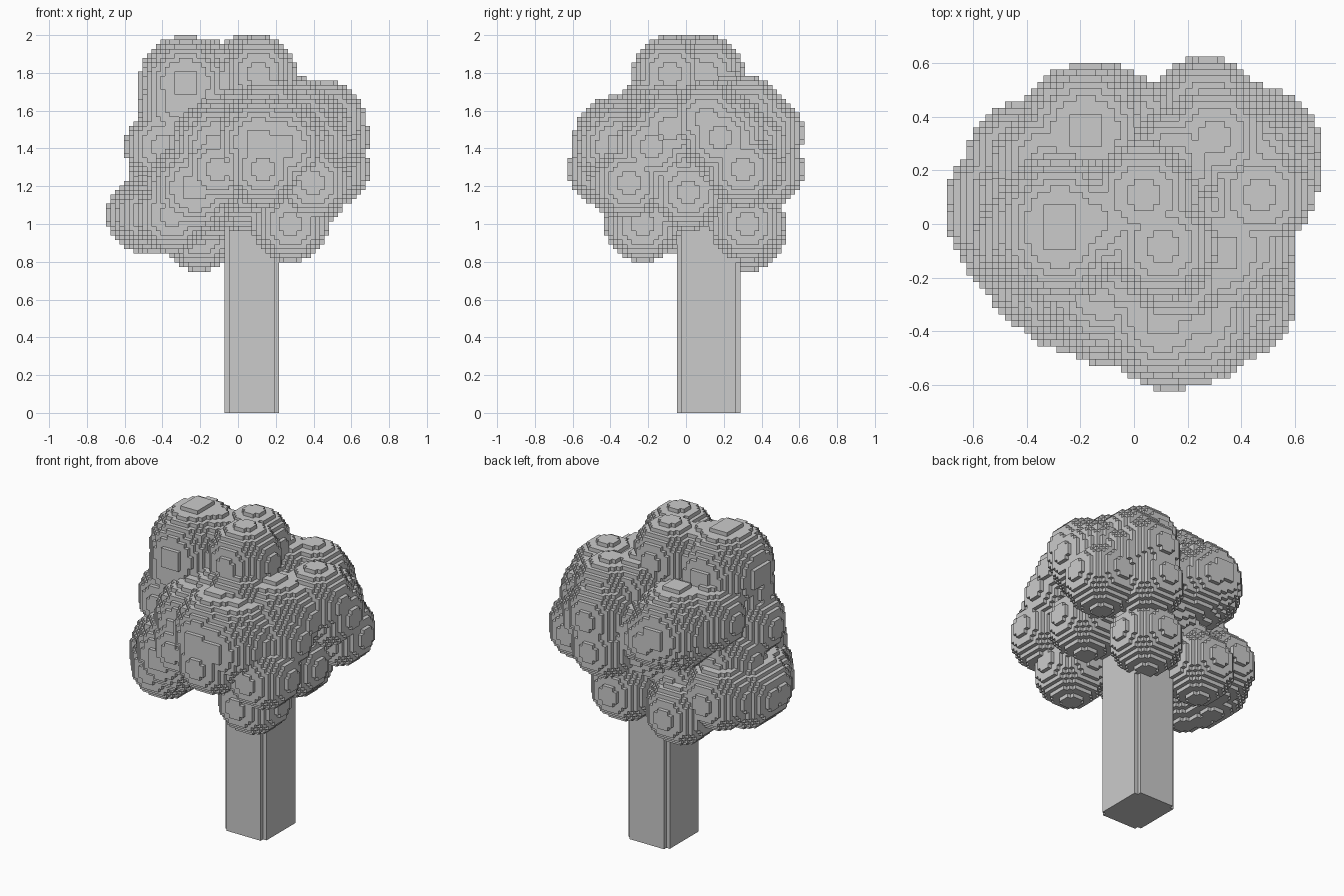
import bpy
import bmesh
from mathutils import Vector

cube = bpy.data.objects.get("Cube")
if cube:
    bpy.data.objects.remove(cube)

# One plain grey for the whole tree
GREY = (0.6, 0.6, 0.6, 1)
grey = bpy.data.materials.new("plain_grey")
grey.use_nodes = True
grey.diffuse_color = GREY
grey.node_tree.nodes["Principled BSDF"].inputs["Base Color"].default_value = GREY

STEP = 2 / 83                      # edge of one block
SIZE = (58, 52, 83)                # blocks along x, y, z
ORIGIN = Vector((-SIZE[0] / 2, -SIZE[1] / 2, 0)) * STEP
SMALL, BIG, CORE = 8.4, 10.4, 16.4   # leaf ball radii in blocks


def add_object(name, bm):
    bmesh.ops.recalc_face_normals(bm, faces=bm.faces)
    mesh = bpy.data.meshes.new(name)
    bm.to_mesh(mesh)
    bm.free()
    mesh.materials.append(grey)
    obj = bpy.data.objects.new(name, mesh)
    bpy.context.collection.objects.link(obj)


def fill_balls(blocks, centres, radius):
    """Add the blocks of equal balls, each centred on a block."""
    n = int(radius)
    reach = range(-n, n + 1)
    ball = [(i, j, k) for i in reach for j in reach for k in reach
            if i * i + j * j + k * k <= radius * radius]
    for centre in centres:
        a, b, c = (int(t) for t in (Vector(centre) - ORIGIN) / STEP)
        blocks.update((a + i, b + j, c + k) for i, j, k in ball)


def block_skin(blocks):
    """Outer faces of a set of blocks, with shared corners."""
    bm = bmesh.new()
    corners = {}

    def corner(p):
        if p not in corners:
            corners[p] = bm.verts.new(ORIGIN + Vector(p) * STEP)
        return corners[p]

    for block in sorted(blocks):
        for axis in range(3):
            u, v = (axis + 1) % 3, (axis + 2) % 3
            for side in (0, 1):
                near = list(block)
                near[axis] += 2 * side - 1
                if tuple(near) in blocks:
                    continue
                loop = []
                for du, dv in ((0, 0), (1, 0), (1, 1), (0, 1)):
                    p = list(block)
                    p[axis] += side
                    p[u] += du
                    p[v] += dv
                    loop.append(corner(tuple(p)))
                bm.faces.new(loop if side else loop[::-1])
    return bm


# Trunk: a square post with a one-block notch down each corner
x0, x1 = ORIGIN.x + 26 * STEP, ORIGIN.x + 38 * STEP
y0, y1 = ORIGIN.y + 24 * STEP, ORIGIN.y + 38 * STEP
s = STEP
outline = [(x0 + s, y0), (x1 - s, y0), (x1 - s, y0 + s), (x1, y0 + s),
           (x1, y1 - s), (x1 - s, y1 - s), (x1 - s, y1), (x0 + s, y1),
           (x0 + s, y1 - s), (x0, y1 - s), (x0, y0 + s), (x0 + s, y0 + s)]
bm = bmesh.new()
base = bm.faces.new([bm.verts.new((x, y, 0)) for x, y in outline])
top = bmesh.ops.extrude_face_region(bm, geom=[base], use_keep_orig=True)["geom"]
bmesh.ops.translate(bm, vec=(0, 0, 1.1), verts=[g for g in top if isinstance(g, bmesh.types.BMVert)])
add_object("trunk", bm)

# Crown: leaf balls merged into one block shape
small_balls = [
    (0.1, -0.09, 1.79), (0.04, 0.1, 1.79), (-0.15, 0.01, 1.77),         # top
    (-0.33, -0.05, 1.63), (-0.33, 0.23, 1.52), (0.15, -0.18, 1.59),
    (0.14, -0.43, 1.28), (0.4, -0.29, 1.22), (0.38, 0.01, 1.17),        # front and side
    (0.4, -0.18, 1.4), (0.4, -0.08, 1.5), (0.5, 0.18, 1.46), (-0.1, -0.32, 1.3),
    (0.46, 0.1, 1.56), (0.3, 0.32, 1.57), (0.27, 0.42, 1.47), (0.5, 0.3, 1.3),
    (0.26, 0.43, 1.29), (0.15, 0.22, 1.6), (0.37, 0.36, 1.42),          # back
    (-0.1, 0.4, 1.43), (-0.01, 0.36, 1.42), (-0.4, -0.07, 1.41), (-0.38, 0.1, 1.24),
    (0.27, -0.24, 1), (0.19, 0.32, 1), (-0.2, 0.32, 0.95),              # underside
    (-0.505, 0.02, 1.05), (-0.5, 0.1, 1.05), (-0.44, -0.09, 1.05), (-0.34, -0.2, 1.05),
    (-0.41, 0.26, 1.08), (-0.15, 0.2, 1.09),
]
big_balls = [
    (-0.28, -0.03, 1.75), (-0.28, 0.02, 1.75), (0.11, -0.36, 1.43), (0.23, -0.35, 1.42),
    (-0.22, -0.22, 1.2), (0.33, -0.12, 1.47), (0.42, 0.2, 1.46),
    (-0.18, 0.34, 1.49), (-0.1, -0.22, 1.4),
]
core_balls = [(0.03, -0.05, 1.37), (0.06, 0.08, 1.37)]
blocks = set()
fill_balls(blocks, small_balls, SMALL)
fill_balls(blocks, big_balls, BIG)
fill_balls(blocks, core_balls, CORE)
add_object("crown", block_skin(blocks))
